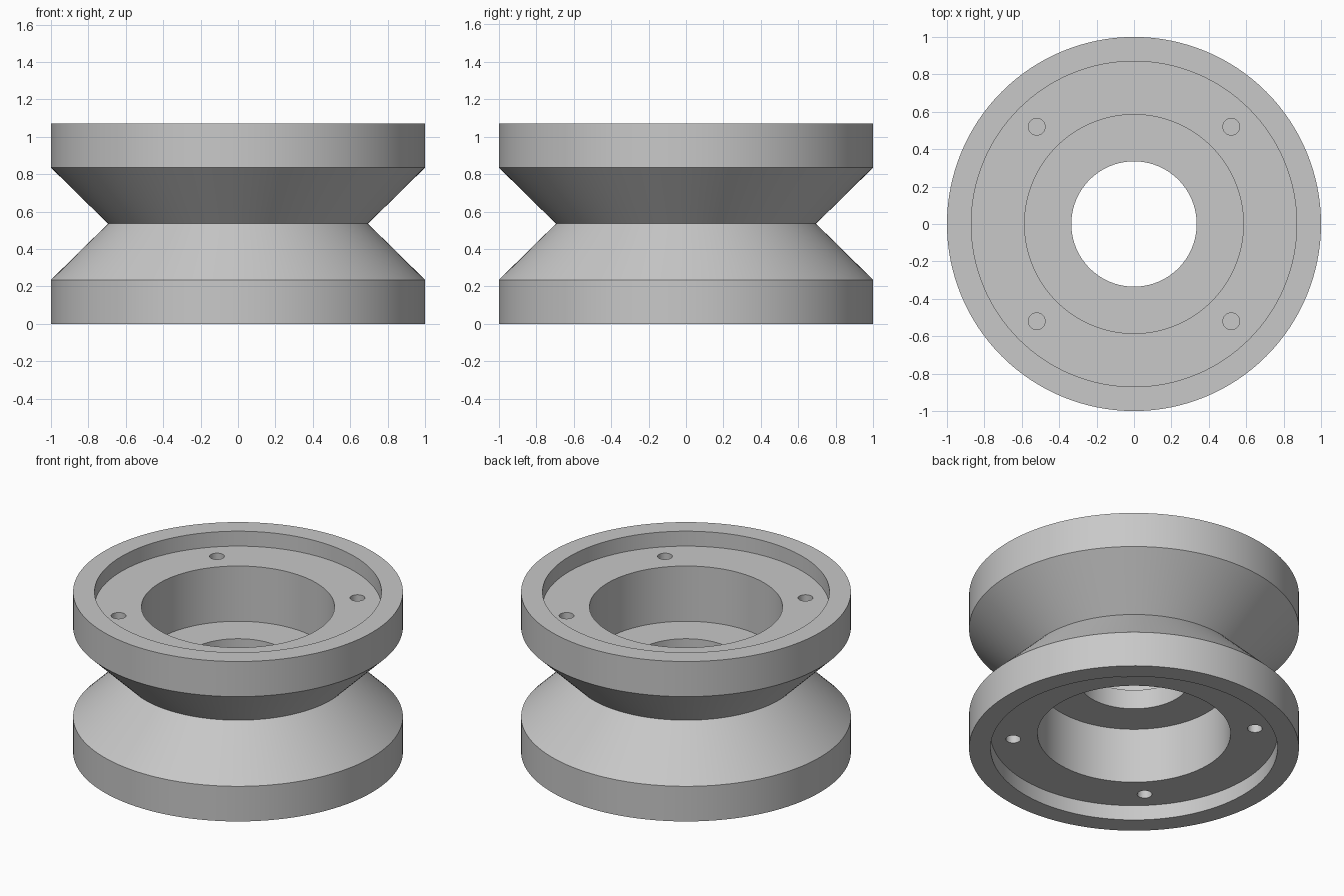
import bpy
import bmesh
import math
from mathutils import Matrix, Vector

cube = bpy.data.objects.get("Cube")
if cube:
    bpy.data.objects.remove(cube, do_unlink=True)

HEIGHT = 1.07
MID = HEIGHT / 2
SEGMENTS = 128


def add_object(name, bm):
    mesh = bpy.data.meshes.new(name)
    bm.to_mesh(mesh)
    bm.free()
    obj = bpy.data.objects.new(name, mesh)
    bpy.context.collection.objects.link(obj)
    return obj


# Plain grey metal
metal = bpy.data.materials.new("grey_metal")
metal.use_nodes = True
grey = (0.58, 0.58, 0.58, 1)
metal.diffuse_color = grey
metal.node_tree.nodes["Principled BSDF"].inputs["Base Color"].default_value = grey

# Upper half profile (radius, z): groove, rim, recess, bore, web hole
upper = [(0.695, MID), (1, 0.835), (1, HEIGHT), (0.87, HEIGHT), (0.87, 0.97),
         (0.585, 0.97), (0.585, 0.6), (0.335, 0.6)]
lower = [(r, HEIGHT - z) for r, z in reversed(upper[1:])]
profile = upper + lower

# Revolve the closed profile into the grooved wheel
bm = bmesh.new()
verts = [bm.verts.new((r, 0, z)) for r, z in profile]
edges = [bm.edges.new((v, verts[i - 1])) for i, v in enumerate(verts)]
bmesh.ops.spin(bm, geom=verts + edges, cent=(0, 0, 0), axis=(0, 0, 1),
               angle=math.tau, steps=SEGMENTS, use_duplicate=False)
bmesh.ops.remove_doubles(bm, verts=bm.verts, dist=0.0001)
bmesh.ops.recalc_face_normals(bm, faces=bm.faces)
wheel = add_object("grooved_wheel", bm)
wheel.data.materials.append(metal)

# Blind screw holes in both recess floors
bm = bmesh.new()
for z in (0.87, HEIGHT - 0.87):
    for x in (-0.52, 0.52):
        for y in (-0.52, 0.52):
            bmesh.ops.create_cone(bm, cap_ends=True, segments=32,
                                  radius1=0.045, radius2=0.045, depth=0.4,
                                  matrix=Matrix.Translation(Vector((x, y, z))))
cutter = add_object("screw_hole_cutter", bm)
cutter.data.materials.append(metal)
cutter.hide_render = True

cut = wheel.modifiers.new("screw_holes", 'BOOLEAN')
cut.operation = 'DIFFERENCE'
cut.solver = 'EXACT'
cut.object = cutter

# Bake the cut, then smooth the round walls and keep crisp edges
bpy.ops.object.select_all(action='DESELECT')
wheel.select_set(True)
bpy.context.view_layer.objects.active = wheel
bpy.ops.object.modifier_apply(modifier=cut.name)
bpy.data.objects.remove(cutter, do_unlink=True)
bpy.ops.object.shade_smooth_by_angle(angle=math.radians(30))
